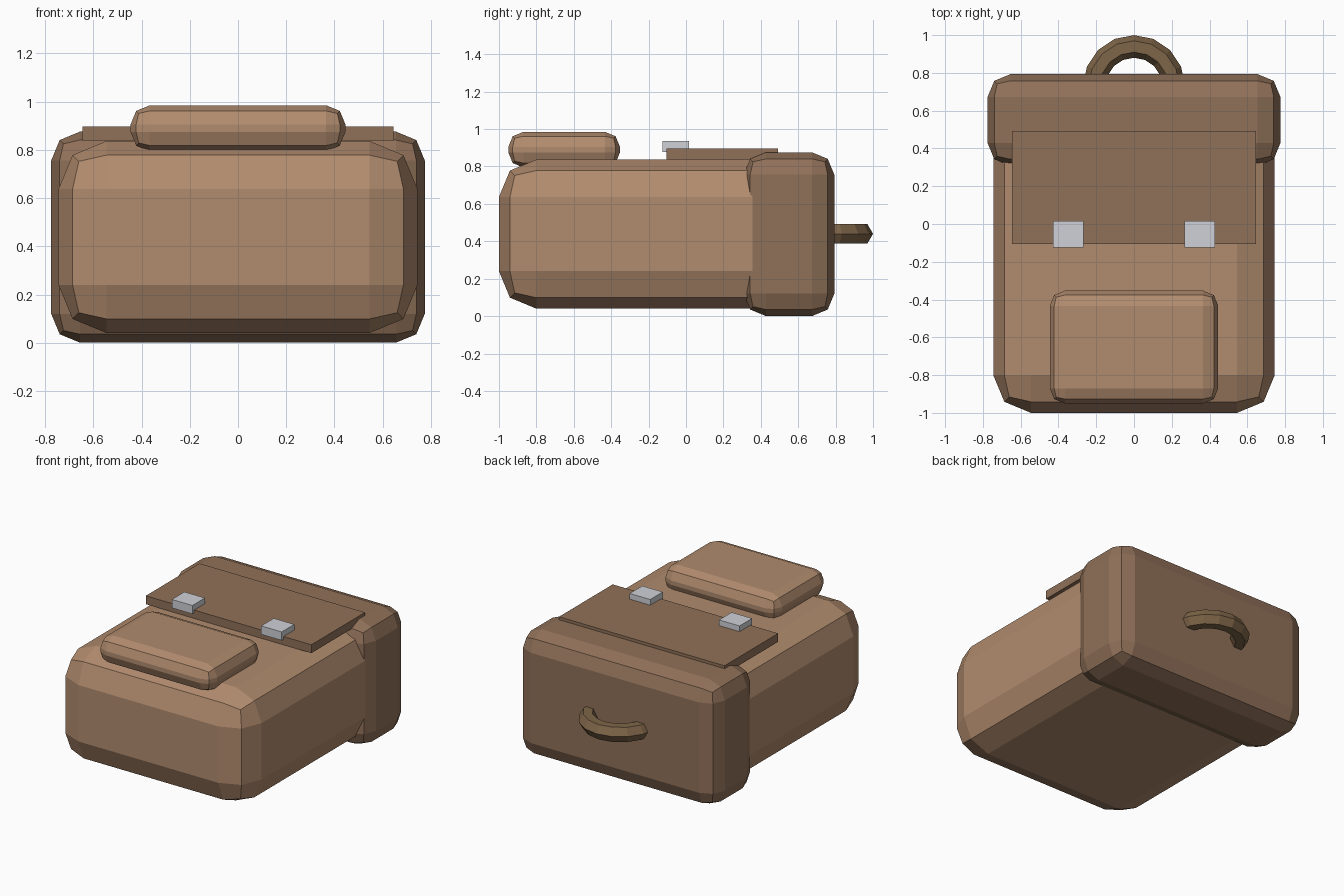
import bpy
import bmesh
from math import pi

if "Cube" in bpy.data.objects:
    bpy.data.objects.remove(bpy.data.objects["Cube"])


def material(name, rgb):
    m = bpy.data.materials.new(name)
    m.diffuse_color = (*rgb, 1)
    m.use_nodes = True
    m.node_tree.nodes["Principled BSDF"].inputs["Base Color"].default_value = m.diffuse_color
    return m


tan = material("tan_canvas", (0.44, 0.26, 0.155))
brown = material("brown_canvas", (0.28, 0.165, 0.10))
strap = material("strap_brown", (0.21, 0.13, 0.065))
metal = material("metal", (0.62, 0.64, 0.68))


def box(name, x, y, z, mat, bevel=0):
    """Box from (min, max) ranges, with an optional two-step rounded edge."""
    bm = bmesh.new()
    bmesh.ops.create_cube(bm, size=1)
    for v in bm.verts:
        v.co = [r[0] if c < 0 else r[1] for c, r in zip(v.co, (x, y, z))]
    if bevel:
        bmesh.ops.bevel(bm, geom=bm.edges[:], offset=bevel, segments=2,
                        profile=0.5, affect='EDGES')
    mesh = bpy.data.meshes.new(name)
    bm.to_mesh(mesh)
    bm.free()
    mesh.materials.append(mat)
    ob = bpy.data.objects.new(name, mesh)
    bpy.context.collection.objects.link(ob)
    return ob


# Main bag, top cover, flap and front pocket
box("bag_body", (-0.745, 0.745), (-1.0, 0.6), (0.04, 0.837), tan, 0.2)
box("top_cover", (-0.775, 0.775), (0.308, 0.793), (0.0, 0.876), brown, 0.12)
box("flap", (-0.645, 0.645), (-0.105, 0.492), (0.838, 0.897), brown)
box("front_pocket", (-0.446, 0.446), (-0.95, -0.353), (0.795, 0.985), tan, 0.08)

# Buckles
for side, cx in (("left", -0.348), ("right", 0.348)):
    box(side + "_buckle", (cx - 0.08, cx + 0.08), (-0.125, 0.015), (0.877, 0.937), metal)

# Carry handle, half sunk into the cover
bpy.ops.mesh.primitive_torus_add(major_radius=0.21, minor_radius=0.06, major_segments=16,
                                 minor_segments=6, location=(0, 0.73, 0.44))
handle = bpy.context.object
handle.name = "carry_handle"
handle.data.materials.append(strap)
